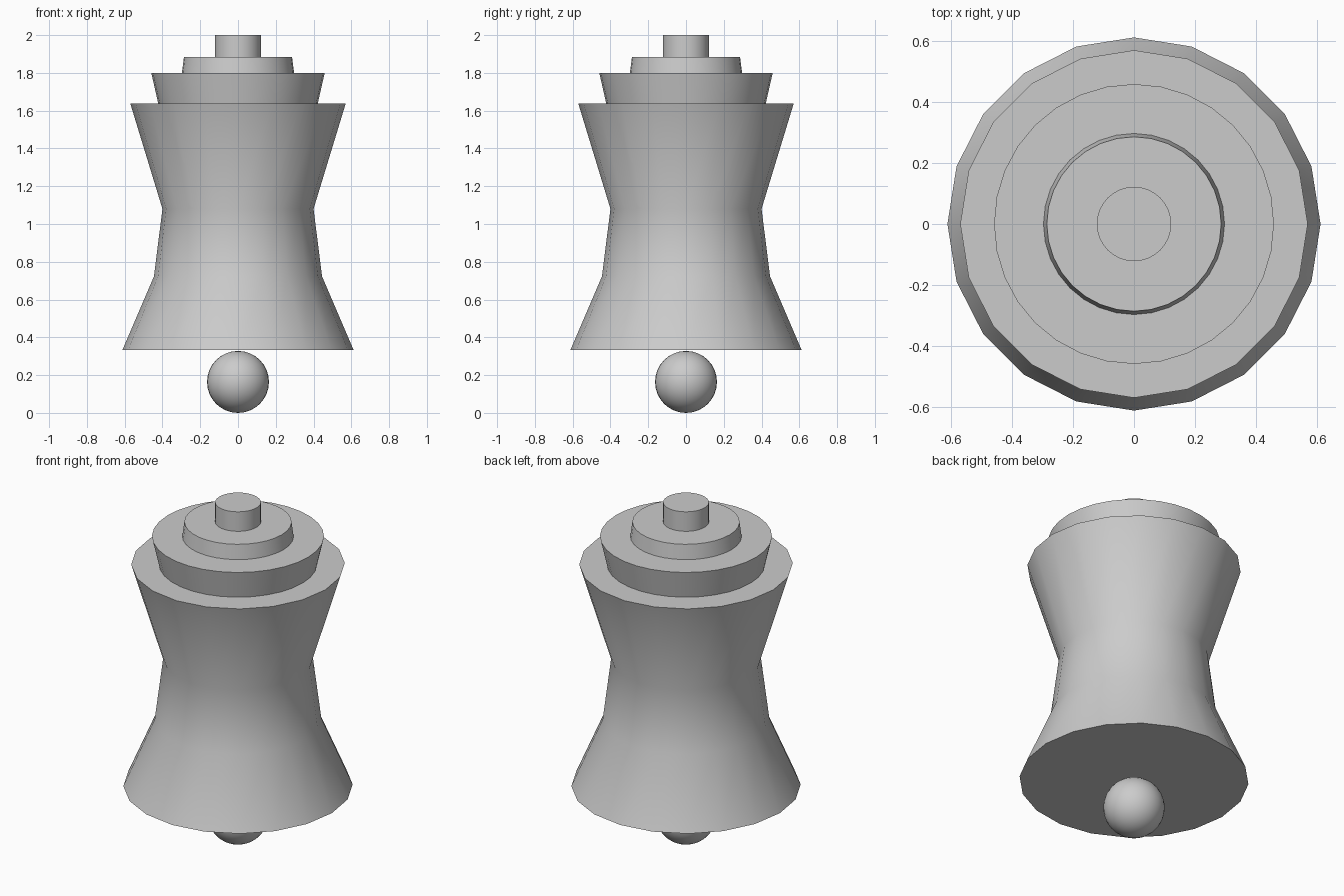
import bpy, math

if "Cube" in bpy.data.objects:
    bpy.data.objects.remove(bpy.data.objects["Cube"])

SIDES = 20


def lathe(name, profile, sides=SIDES):
    """Closed solid turned around z from (radius, height) rings, bottom to top."""
    verts, faces = [], []
    for r, z in profile:
        for i in range(sides):
            a = 2 * math.pi * i / sides
            verts.append((r * math.cos(a), r * math.sin(a), z))
    for k in range(len(profile) - 1):
        for i in range(sides):
            j = (i + 1) % sides
            faces.append((k * sides + i, k * sides + j,
                          (k + 1) * sides + j, (k + 1) * sides + i))
    faces.append(tuple(reversed(range(sides))))
    faces.append(tuple(range((len(profile) - 1) * sides, len(profile) * sides)))
    mesh = bpy.data.meshes.new(name)
    mesh.from_pydata(verts, [], faces)
    obj = bpy.data.objects.new(name, mesh)
    bpy.context.collection.objects.link(obj)
    smooth(obj, 30)
    return obj


def smooth(obj, angle):
    bpy.ops.object.select_all(action='DESELECT')
    obj.select_set(True)
    bpy.context.view_layer.objects.active = obj
    bpy.ops.object.shade_smooth_by_angle(angle=math.radians(angle))


# Waisted main body: flared skirt, neck and widening upper cup
lathe("body", [(0.612, 0.333), (0.445, 0.723), (0.40, 1.08), (0.57, 1.637)])

# Stepped tiers on top
lathe("wide_tier", [(0.422, 1.637), (0.459, 1.80)], 32)
lathe("narrow_tier", [(0.297, 1.80), (0.286, 1.885)], 32)
lathe("top_knob", [(0.122, 1.885), (0.122, 2.0)], 32)

# Ball foot under the skirt
bpy.ops.mesh.primitive_uv_sphere_add(segments=32, ring_count=16, radius=0.164,
                                     location=(0, 0, 0.164))
ball = bpy.context.object
ball.name = "ball_foot"
smooth(ball, 30)
